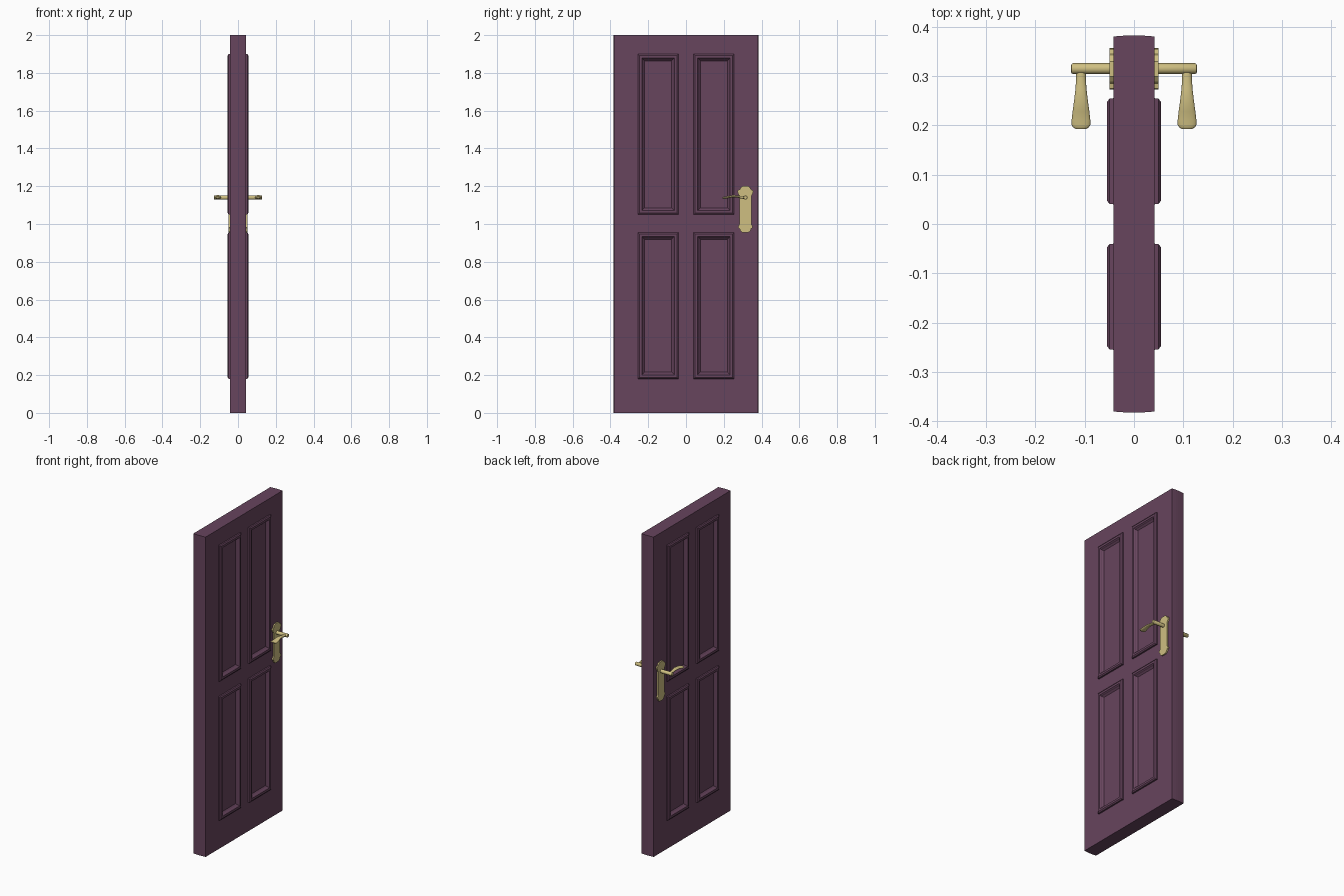
import bpy, bmesh, math

if "Cube" in bpy.data.objects:
    bpy.data.objects.remove(bpy.data.objects["Cube"])


def material(name, rgb):
    m = bpy.data.materials.new(name)
    m.diffuse_color = (*rgb, 1)
    m.use_nodes = True
    m.node_tree.nodes["Principled BSDF"].inputs["Base Color"].default_value = m.diffuse_color
    return m


PLUM = material("plum paint", (0.135, 0.058, 0.11))
BRASS = material("pale brass", (0.62, 0.52, 0.22))


def finish(bm, name, mat, smooth=False):
    bmesh.ops.remove_doubles(bm, verts=bm.verts[:], dist=1e-5)
    bmesh.ops.recalc_face_normals(bm, faces=bm.faces[:])
    me = bpy.data.meshes.new(name)
    bm.to_mesh(me)
    bm.free()
    me.materials.append(mat)
    ob = bpy.data.objects.new(name, me)
    bpy.context.collection.objects.link(ob)
    if smooth:
        bpy.ops.object.select_all(action='DESELECT')
        ob.select_set(True)
        bpy.context.view_layer.objects.active = ob
        bpy.ops.object.shade_smooth_by_angle(angle=math.radians(35))
    return ob


def face(bm, pts):
    bm.faces.new([bm.verts.new(p) for p in pts])


def loft(bm, rings):
    for a, b in zip(rings, rings[1:]):
        n = len(a)
        for i in range(n):
            j = (i + 1) % n
            face(bm, (a[i], a[j], b[j], b[i]))


# Door slab: plan outline with slightly bowed ends, stacked in z bands
T = 0.042
ys = [-0.38, -0.255, -0.04, 0.04, 0.255, 0.38]
zs = [0, 0.18, 0.955, 1.05, 1.90, 2.0]
bow = [(T * (1 - k / 3), 0.38 + 0.0025 * (1 - (1 - k / 3) ** 2)) for k in range(1, 6)]
outline = [(T, y) for y in ys] + bow
outline += [(-x, -y) for x, y in outline]
# Moulding profile: inset from panel edge, distance from door centre plane
moulding = [(0, T), (0.001, 0.050), (0.008, 0.055), (0.021, 0.055),
            (0.026, 0.049), (0.028, 0.044), (0.036, 0.036)]

bm = bmesh.new()
for z in (zs[0], zs[-1]):
    face(bm, [(x, y, z) for x, y in outline])
for k, (z0, z1) in enumerate(zip(zs, zs[1:])):
    for i, (x0, y0) in enumerate(outline):
        x1, y1 = outline[(i + 1) % len(outline)]
        lo, hi = min(y0, y1), max(y0, y1)
        panel = x0 == x1 and k in (1, 3) and any(
            abs(lo - a) < 1e-6 and abs(hi - b) < 1e-6 for a, b in ((-0.255, -0.04), (0.04, 0.255)))
        if not panel:
            face(bm, ((x0, y0, z0), (x1, y1, z0), (x1, y1, z1), (x0, y0, z1)))
            continue
        s = math.copysign(1, x0)
        rings = [[(s * h, lo + d, z0 + d), (s * h, hi - d, z0 + d),
                  (s * h, hi - d, z1 - d), (s * h, lo + d, z1 - d)] for d, h in moulding]
        loft(bm, rings)
        face(bm, rings[-1])
finish(bm, "door_leaf", PLUM)

HY, HZ = 0.315, 1.14
# Half outline of the backplate (half width, z)
plate = [(0.016, 0.955), (0.026, 0.963), (0.031, 0.975), (0.039, 0.982), (0.037, 0.99),
         (0.031, 1.0), (0.031, 1.148), (0.036, 1.155), (0.042, 1.17), (0.040, 1.18),
         (0.030, 1.182), (0.026, 1.192), (0.015, 1.20)]
plate_loop = plate + [(-w, z) for w, z in reversed(plate)]
# Lever stations: y, half width, z centre, half thickness
lever = [(0.314, 0.010, 1.140, 0.008), (0.295, 0.010, 1.141, 0.007), (0.275, 0.011, 1.145, 0.006),
         (0.250, 0.014, 1.147, 0.006), (0.228, 0.017, 1.143, 0.006), (0.210, 0.019, 1.139, 0.006),
         (0.201, 0.019, 1.139, 0.006), (0.196, 0.016, 1.139, 0.005), (0.193, 0.011, 1.139, 0.003)]
N = 20
circle = [(math.cos(2 * math.pi * i / N), math.sin(2 * math.pi * i / N)) for i in range(N)]

for s, side in ((1, "right"), (-1, "left")):
    # Backplate
    bm = bmesh.new()
    rings = [[(s * x, 0.3145 + w, z) for w, z in plate_loop] for x in (0.040, 0.050)]
    loft(bm, rings)
    for r in rings:
        face(bm, r)
    finish(bm, side + "_backplate", BRASS)

    # Spindle with softened end
    bm = bmesh.new()
    rings = [[(s * x, HY + r * c, HZ + r * q) for c, q in circle]
             for x, r in ((0.045, 0.011), (0.124, 0.011), (0.1265, 0.0095), (0.1275, 0.007))]
    loft(bm, rings)
    for r in (rings[0], rings[-1]):
        face(bm, r)
    finish(bm, side + "_spindle", BRASS, True)

    # Lever handle
    bm = bmesh.new()
    rings = [[(s * 0.1075 + w * c, y, z + t * q) for c, q in circle] for y, w, z, t in lever]
    loft(bm, rings)
    for r in (rings[0], rings[-1]):
        face(bm, r)
    finish(bm, side + "_lever", BRASS, True)
